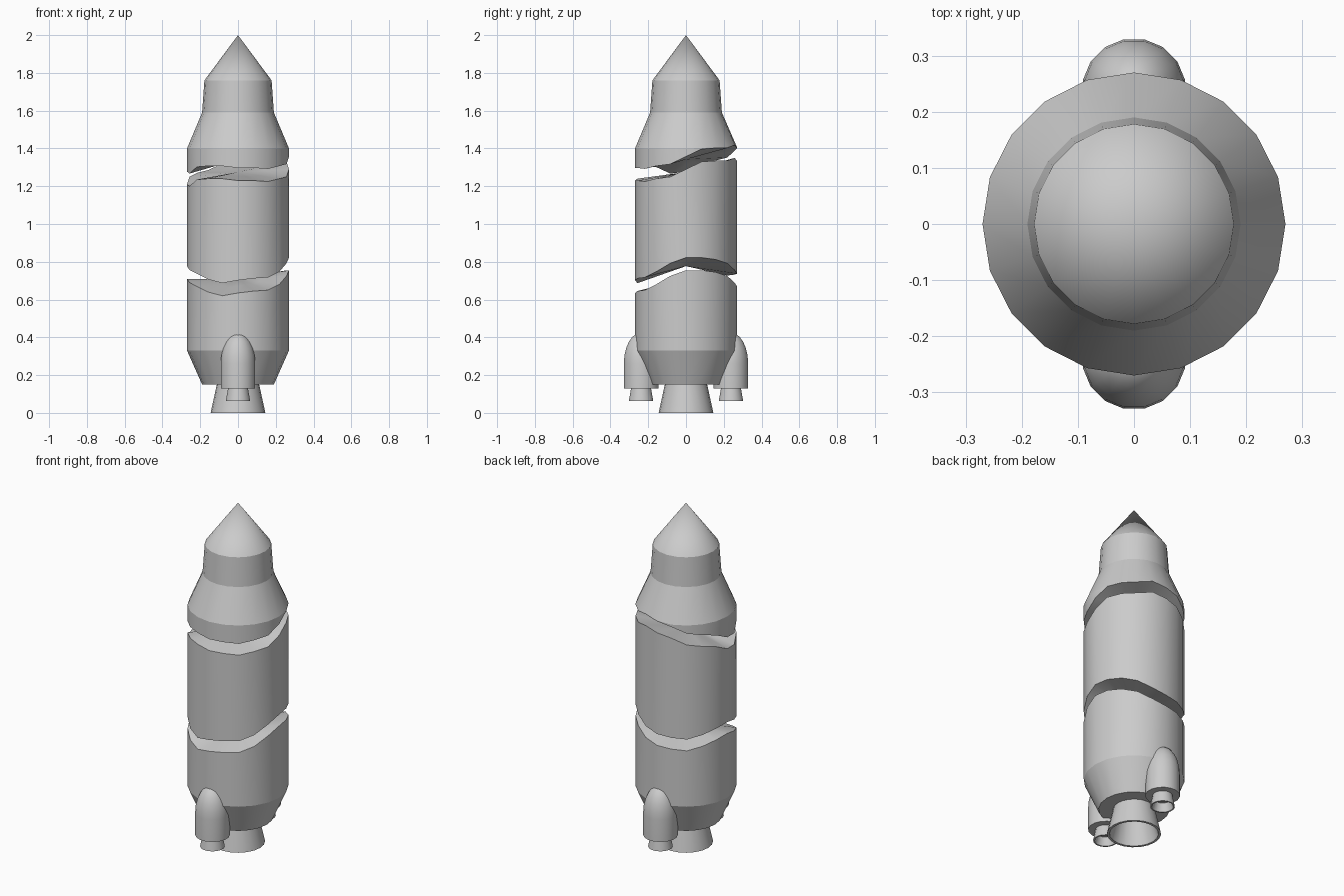
import bpy, bmesh, math

if "Cube" in bpy.data.objects:
    bpy.data.objects.remove(bpy.data.objects["Cube"])

hull_grey = bpy.data.materials.new("hull_grey")
hull_grey.use_nodes = True
GREY = (0.6, 0.6, 0.6, 1)
hull_grey.diffuse_color = GREY
hull_grey.node_tree.nodes["Principled BSDF"].inputs["Base Color"].default_value = GREY

SIDES = 20
RADIUS = 0.27


def lathe(name, rings, sides=SIDES, y=0.0, turn=0.0, soft=()):
    """Revolve (radius, height) rings; a height may be a list, one per side.
    Ring edges are sharp unless their index is in soft."""
    bm = bmesh.new()
    loops = []
    for r, z in rings:
        if r == 0:
            loops.append([bm.verts.new((0, y, z))])
            continue
        loop = []
        for i in range(sides):
            a = math.tau * (i + turn) / sides
            h = z[i] if isinstance(z, list) else z
            loop.append(bm.verts.new((r * math.cos(a), y + r * math.sin(a), h)))
        loops.append(loop)
    for low, high in zip(loops, loops[1:]):
        for i in range(sides):
            j = (i + 1) % sides
            corners = [low[i % len(low)], low[j % len(low)],
                       high[j % len(high)], high[i % len(high)]]
            bm.faces.new(list(dict.fromkeys(corners)))
    for f in bm.faces:
        f.smooth = True
    for k, loop in enumerate(loops):
        if len(loop) > 1 and k not in soft:
            for i in range(sides):
                bm.edges.get((loop[i], loop[(i + 1) % sides])).smooth = False
    bmesh.ops.recalc_face_normals(bm, faces=bm.faces)
    mesh = bpy.data.meshes.new(name)
    bm.to_mesh(mesh)
    bm.free()
    mesh.materials.append(hull_grey)
    obj = bpy.data.objects.new(name, mesh)
    bpy.context.collection.objects.link(obj)
    return obj


def break_rings(rim, centre, lift=0.0):
    """Uneven break surface, from the middle out to the rim."""
    rim = [h / 1000 + lift for h in rim]
    half = [(h + centre + lift) / 2 for h in rim]
    return [(0, centre + lift), (RADIUS / 2, half), (RADIUS, rim)]


# Rim heights of the two breaks, anticlockwise from +x, in thousandths
lower_break = [755, 755, 745, 725, 690, 670, 665, 660, 680, 700,
               710, 690, 670, 640, 620, 635, 645, 650, 680, 725]
upper_break = [1290, 1330, 1335, 1335, 1350, 1335, 1320, 1285, 1270, 1250,
               1210, 1200, 1235, 1240, 1240, 1230, 1230, 1225, 1240, 1250]
LOW_MID, HIGH_MID, GAP = 0.71, 1.275, 0.067

# Three hull stages
lathe("lower_stage",
      [(0, 0.15), (0.19, 0.15), (RADIUS, 0.33)]
      + break_rings(lower_break, LOW_MID)[::-1], soft=(4,))
lathe("middle_stage",
      break_rings(lower_break, LOW_MID, GAP)
      + break_rings(upper_break, HIGH_MID)[::-1], soft=(1, 4))
# the shoulder is lifted where the break climbs above it
nose_rim = break_rings(upper_break, HIGH_MID, GAP)
shoulder = [max(1.40, h + 0.005) for h in nose_rim[-1][1]]
lathe("nose_stage",
      nose_rim + [(RADIUS, shoulder), (0.19, 1.59), (0.178, 1.76), (0, 2.0)],
      soft=(1,))


def bell(name, top_r, top_z, end_r, end_z, wall, y=0.0, turn=0.0, sides=SIDES):
    """Hollow flared engine bell."""
    roof = top_z - 0.02
    lathe(name, [(0, top_z + 0.01), (top_r, top_z + 0.01), (end_r, end_z),
                 (end_r - wall, end_z), (top_r - wall, roof), (0, roof)],
          sides, y, turn)


bell("main_engine_bell", 0.11, 0.15, 0.145, 0, 0.014)

# Side boosters, front and back
for label, side in (("front", -1), ("back", 1)):
    y = 0.238 * side
    dome = [(0.093 * math.cos(t), 0.26 + 0.165 * math.sin(t))
            for t in (math.pi / 2 * k / 6 for k in range(6))]
    lathe(label + "_booster", [(0, 0.13), (0.093, 0.13)] + dome + [(0, 0.425)],
          16, y, 0.5, soft=range(2, 8))
    bell(label + "_booster_bell", 0.052, 0.13, 0.066, 0.062, 0.008, y, 0.5, 16)
